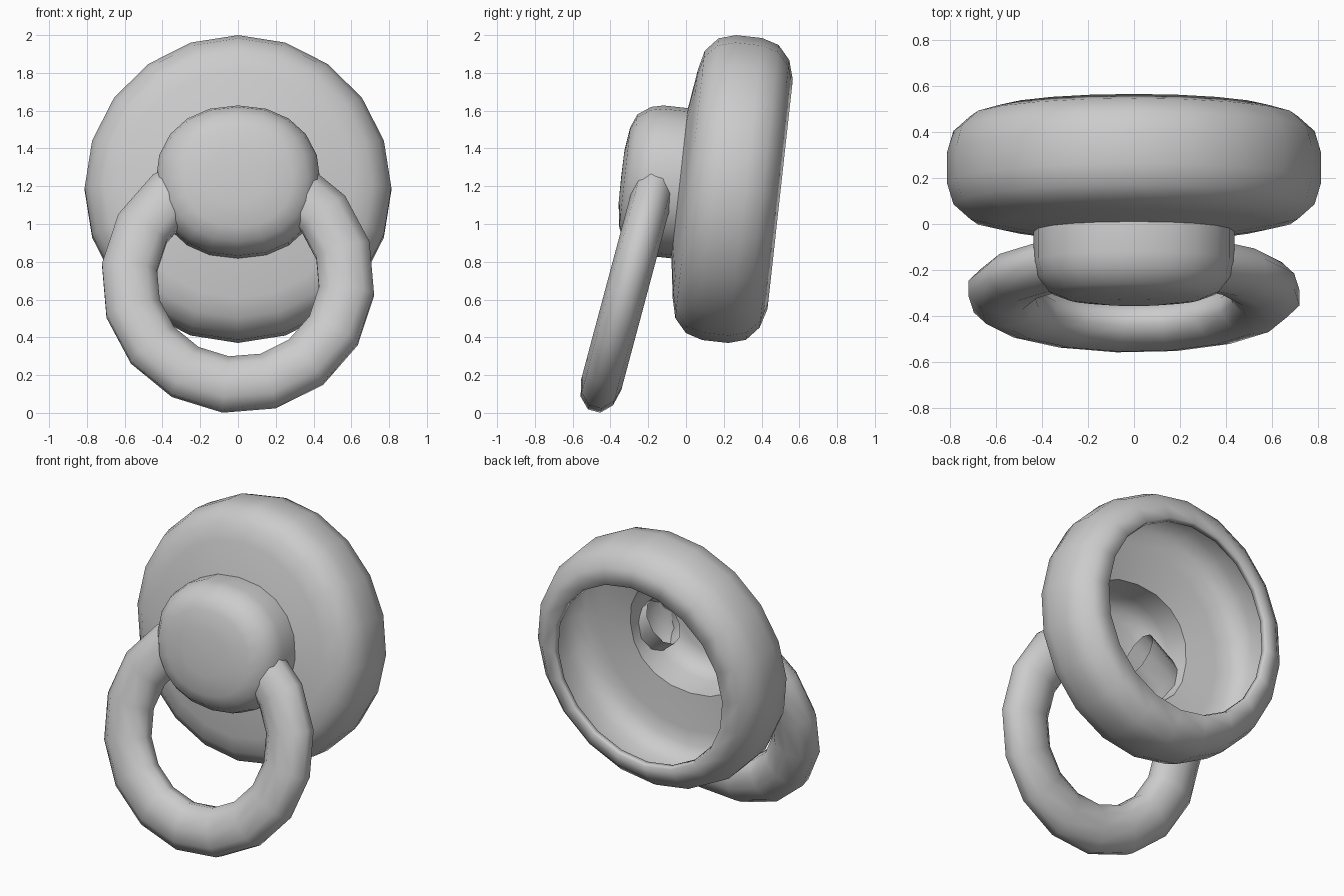
import bpy, bmesh, math
from math import sin, cos, pi, radians

if "Cube" in bpy.data.objects:
    bpy.data.objects.remove(bpy.data.objects["Cube"])


def make_object(name, rows, cap_center, location, tilt, smooth):
    """Skin a list of closed point rows into a surface, tilted about x."""
    bm = bmesh.new()
    grid = [[bm.verts.new(p) for p in row] for row in rows]
    n = len(grid[0])
    for a, b in zip(grid, grid[1:]):
        for i in range(n):
            j = (i + 1) % n
            bm.faces.new((a[i], b[i], b[j], a[j]))
    if cap_center is not None:
        c = bm.verts.new(cap_center)
        for i in range(n):
            bm.faces.new((c, grid[0][i], grid[0][(i + 1) % n]))
    mesh = bpy.data.meshes.new(name)
    bm.to_mesh(mesh)
    bm.free()
    ob = bpy.data.objects.new(name, mesh)
    bpy.context.collection.objects.link(ob)
    ob.location = location
    ob.rotation_euler = (radians(90 - tilt), 0, 0)
    bpy.ops.object.select_all(action='DESELECT')
    ob.select_set(True)
    bpy.context.view_layer.objects.active = ob
    bpy.ops.object.shade_smooth_by_angle(angle=radians(smooth))
    return ob


# Hollow body: front knob flowing into a wide cup, open at the back
SIDES = 20
knob = [(0.14, 0.59), (0.265, 0.573), (0.337, 0.543), (0.385, 0.475),
        (0.40, 0.41), (0.40, 0.28)]
cup = [(0.61, 0.25), (0.712, 0.225), (0.785, 0.16), (0.812, 0.07),
       (0.812, -0.07), (0.785, -0.16), (0.712, -0.225), (0.61, -0.255)]


def squarish(t, r, h):
    p = 2 / 2.2
    c, s = cos(t), sin(t)
    return (1.09 * r * math.copysign(abs(c) ** p, c),
            r * math.copysign(abs(s) ** p, s), h)


angles = [2 * pi * i / SIDES for i in range(SIDES)]
rows = [[squarish(t, r, h) for t in angles] for r, h in knob]
rows += [[(r * cos(t), r * sin(t), h) for t in angles] for r, h in cup]
body = make_object("cup_body", rows, (0, 0, 0.592), (0, 0.245, 1.185), 6.3, 40)
shell = body.modifiers.new("wall", 'SOLIDIFY')
shell.thickness = 0.04
shell.offset = -1

# Pull ring: flattened tube with a gap hidden inside the knob
R, TUBE = 0.578, 10
rows = []
for k in range(-7, 8):
    t = radians(-6.5 + 22.5 * k)
    row = []
    for i in range(TUBE):
        a = 2 * pi * (i + 0.5) / TUBE
        r = R + 0.154 * cos(a)
        row.append((r * sin(t), -r * cos(t), 0.11 * sin(a)))
    rows.append(row)
make_object("pull_ring", rows, None, (0, -0.30, 0.705), 15, 60)
